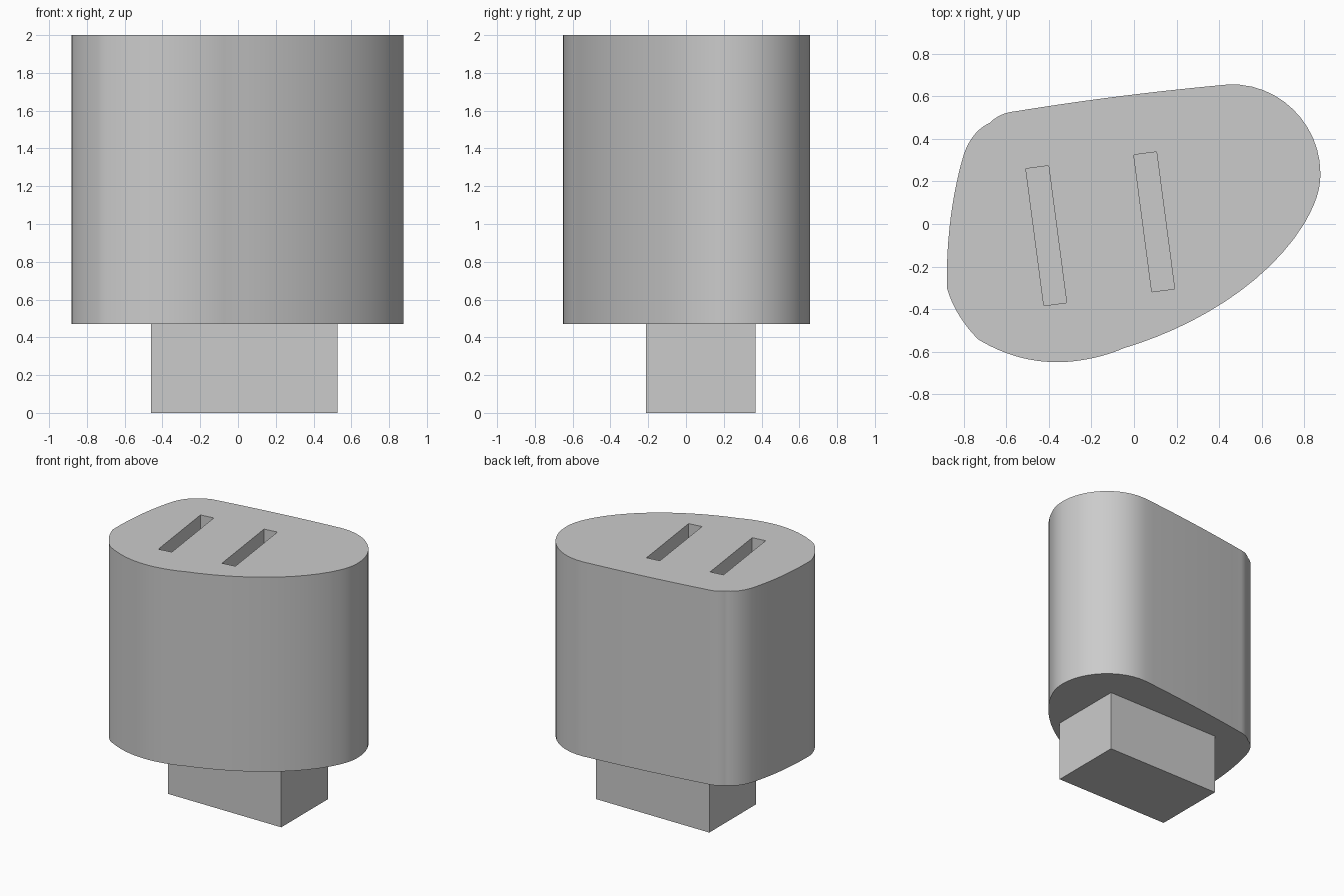
import bpy
import bmesh
from math import radians
from mathutils import Matrix, Vector
from mathutils.geometry import interpolate_bezier

if "Cube" in bpy.data.objects:
    bpy.data.objects.remove(bpy.data.objects["Cube"])

GREY = (0.6, 0.6, 0.6, 1.0)
grey = bpy.data.materials.new("plain grey")
grey.use_nodes = True
grey.diffuse_color = GREY
grey.node_tree.nodes["Principled BSDF"].inputs["Base Color"].default_value = GREY

BASE_TOP, TOP = 0.47, 2.0
SLOT_DEPTH = 0.45


def add_object(name, bm):
    bmesh.ops.recalc_face_normals(bm, faces=bm.faces)
    mesh = bpy.data.meshes.new(name)
    bm.to_mesh(mesh)
    bm.free()
    mesh.materials.append(grey)
    obj = bpy.data.objects.new(name, mesh)
    bpy.context.collection.objects.link(obj)
    return obj


def add_box(name, centre, size, turn=0):
    bm = bmesh.new()
    place = Matrix.Translation(centre) @ Matrix.Rotation(radians(turn), 4, "Z")
    bmesh.ops.create_cube(bm, size=1, matrix=place @ Matrix.Diagonal((*size, 1)))
    return add_object(name, bm)


# Body outline: each row is a knot and its two curve handles, clockwise from the back right
outline = [
    [(-0.56, 0.53), (-0.22, 0.585), (0.1, 0.625)],
    [(0.44, 0.656), (0.68, 0.67), (0.877, 0.47)],
    [(0.877, 0.24), (0.877, 0.15), (0.85, 0.09)],
    [(0.8, 0.0), (0.62, -0.29), (0.27, -0.49)],
    [(-0.05, -0.585), (-0.14, -0.625), (-0.26, -0.65)],
    [(-0.36, -0.65), (-0.5, -0.65), (-0.62, -0.61)],
    [(-0.73, -0.545), (-0.8, -0.48), (-0.86, -0.38)],
    [(-0.88, -0.3), (-0.885, -0.08), (-0.855, 0.15)],
    [(-0.8, 0.33), (-0.775, 0.4), (-0.735, 0.45)],
    [(-0.68, 0.475), (-0.65, 0.505), (-0.61, 0.525)],
]
points = []
for row, following in zip(outline, outline[1:] + outline[:1]):
    a, b, c, d = (Vector(p) for p in row + following[:1])
    points += interpolate_bezier(a, b, c, d, 13)[:-1]

# Body: the outline extruded upwards
bm = bmesh.new()
floor = bm.faces.new([bm.verts.new((p.x, p.y, BASE_TOP)) for p in points])
walls = bmesh.ops.extrude_face_region(bm, geom=[floor], use_keep_orig=True)
lid = [v for v in walls["geom"] if isinstance(v, bmesh.types.BMVert)]
bmesh.ops.translate(bm, verts=lid, vec=(0, 0, TOP - BASE_TOP))
body = add_object("body", bm)

# Two parallel slots cut into the top
cutters = []
for x, y in ((-0.413, -0.055), (0.095, 0.01)):
    cutter = add_box("slot_cutter", (x, y, TOP), (0.108, 0.65, 2 * SLOT_DEPTH), 7.5)
    cutter.hide_render = True
    cut = body.modifiers.new("slot", "BOOLEAN")
    cut.operation = "DIFFERENCE"
    cut.solver = "EXACT"
    cut.object = cutter
    cutters.append(cutter)

bpy.ops.object.select_all(action="DESELECT")
body.select_set(True)
bpy.context.view_layer.objects.active = body
for cut in list(body.modifiers):
    bpy.ops.object.modifier_apply(modifier=cut.name)
for cutter in cutters:
    bpy.data.objects.remove(cutter)
bpy.ops.object.shade_smooth_by_angle(angle=radians(30))

# Rectangular foot under the body
add_box("foot", (0.033, 0.077, BASE_TOP / 2), (0.985, 0.58, BASE_TOP))
